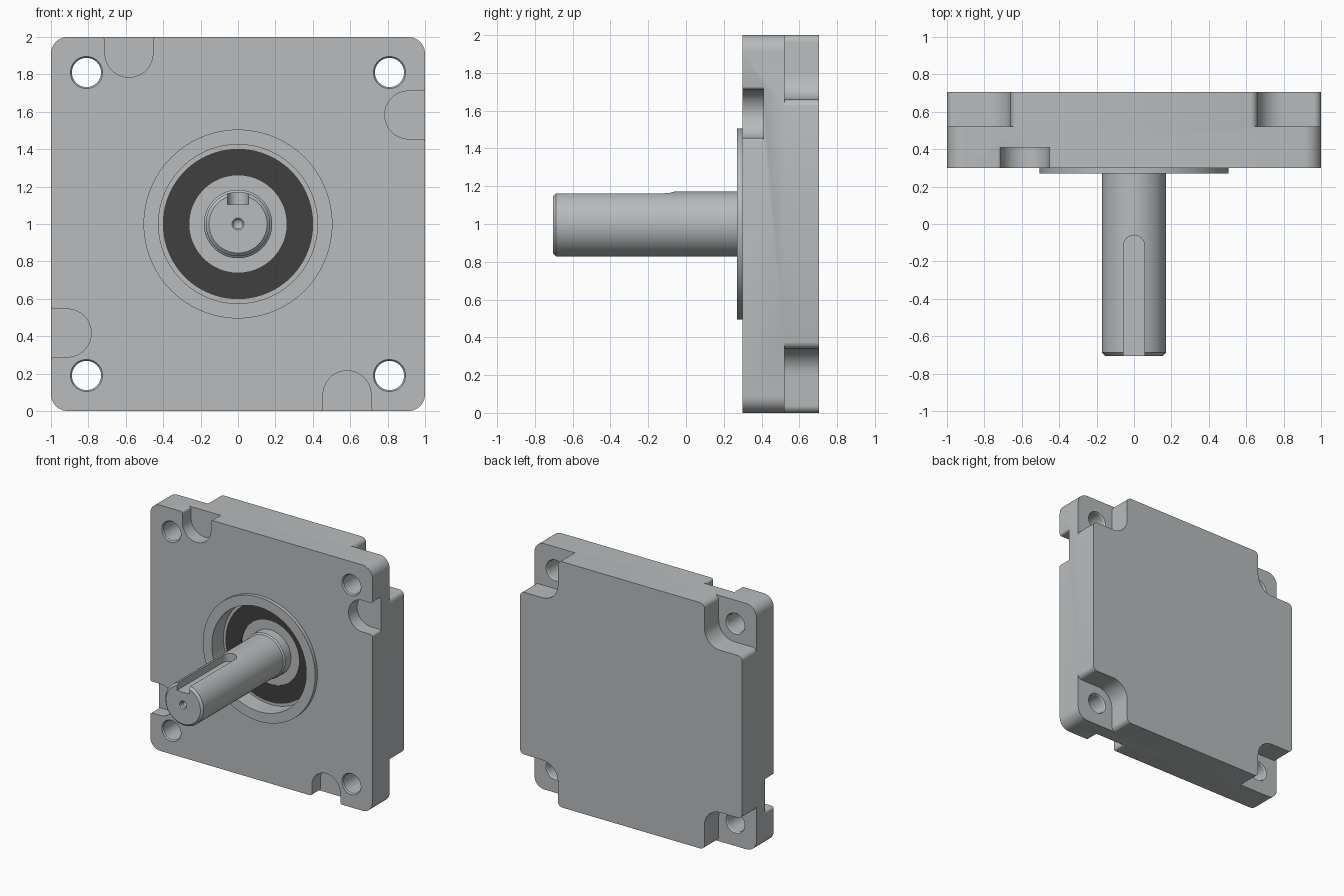
import bpy, bmesh, math
from mathutils import Vector, Matrix

if "Cube" in bpy.data.objects:
    bpy.data.objects.remove(bpy.data.objects["Cube"])


def material(name, rgb):
    m = bpy.data.materials.new(name)
    m.diffuse_color = (*rgb, 1)
    m.use_nodes = True
    m.node_tree.nodes["Principled BSDF"].inputs["Base Color"].default_value = m.diffuse_color
    return m


GREY = material("light grey metal", (0.48, 0.50, 0.51))
DARK = material("dark rubber", (0.05, 0.05, 0.05))


def finish(name, bm, mat):
    bmesh.ops.remove_doubles(bm, verts=bm.verts, dist=1e-5)
    bmesh.ops.recalc_face_normals(bm, faces=bm.faces)
    me = bpy.data.meshes.new(name)
    bm.to_mesh(me)
    bm.free()
    me.materials.append(mat)
    ob = bpy.data.objects.new(name, me)
    bpy.context.collection.objects.link(ob)
    return ob


def rounded(points, steps=10):
    """Outline from (x, z, radius) corners, with each corner filleted."""
    out = []
    for i, (x, z, r) in enumerate(points):
        p = Vector((x, z))
        if r == 0:
            out.append(p)
            continue
        a = (Vector(points[i - 1][:2]) - p).normalized()
        b = (Vector(points[(i + 1) % len(points)][:2]) - p).normalized()
        half = a.angle(b) / 2
        c = p + (a + b).normalized() * r / math.sin(half)
        s = p + a * r / math.tan(half) - c
        e = p + b * r / math.tan(half) - c
        turn = math.atan2(s.x * e.y - s.y * e.x, s.dot(e))
        out += [c + Matrix.Rotation(turn * k / steps, 2) @ s for k in range(steps + 1)]
    return out


def prism(name, outline, y0, y1, mat=GREY, matrix=None):
    """Outline in x and z, extruded along y."""
    bm = bmesh.new()
    f = bm.faces.new([bm.verts.new((p[0], y0, p[1])) for p in outline])
    ext = bmesh.ops.extrude_face_region(bm, geom=[f])
    moved = [v for v in ext["geom"] if isinstance(v, bmesh.types.BMVert)]
    bmesh.ops.translate(bm, verts=moved, vec=(0, y1 - y0, 0))
    if matrix:
        bm.transform(matrix)
    return finish(name, bm, mat)


def lathe(name, profile, x=0, z=0, mat=GREY, seg=64, closed=False):
    """Profile of (radius, y) spun about the y direction."""
    bm = bmesh.new()
    vs = [bm.verts.new((r, y, 0)) for r, y in profile]
    pairs = list(zip(vs, vs[1:])) + ([(vs[-1], vs[0])] if closed else [])
    edges = [bm.edges.new(p) for p in pairs]
    bmesh.ops.spin(bm, geom=vs + edges, cent=(0, 0, 0), axis=(0, 1, 0),
                   angle=2 * math.pi, steps=seg)
    bmesh.ops.translate(bm, verts=bm.verts, vec=(x, 0, z))
    return finish(name, bm, mat)


def cut(ob, cutter):
    mod = ob.modifiers.new("cut", 'BOOLEAN')
    mod.operation, mod.solver, mod.object = 'DIFFERENCE', 'EXACT', cutter
    bpy.context.view_layer.objects.active = ob
    bpy.ops.object.modifier_apply(modifier=mod.name)
    bpy.data.objects.remove(cutter)


FRONT, BACK = 0.30, 0.705

# Square housing with rounded corners
body = prism("housing", rounded([(-1, -1, .09), (1, -1, .09), (1, 1, .09), (-1, 1, .09)]),
             FRONT, BACK)

# Corner reliefs on the back, U pockets on the front, bolt holes
E = 1.0005
relief = rounded([(.5, 1.2, 0), (.5, E, 0), (.66, E, .04), (.66, .66, .14),
                  (E, .66, .04), (E, .5, 0), (1.2, .5, 0), (1.2, 1.2, 0)])
pocket = rounded([(-.8, 1.2, 0), (-.8, E, 0), (-.711, E, .02), (-.711, .785, .127),
                  (-.455, .785, .127), (-.455, E, .02), (-.38, E, 0), (-.38, 1.2, 0)], 16)
for k in range(4):
    turn = Matrix.Rotation(k * math.pi / 2, 4, 'Y')
    cut(body, prism("relief_cutter", relief, .522, .9, matrix=turn))
    cut(body, prism("pocket_cutter", pocket, .1, .41, matrix=turn))
    x, z = (.81 if k in (0, 1) else -.81), (.81 if k in (0, 2) else -.81)
    cut(body, lathe("hole_cutter", [(0, .2), (.086, .2), (.086, .302), (.078, .312),
                                    (.078, .512), (.086, .524), (.086, .9), (0, .9)],
                    x, z, seg=40))

# Round bore behind the pilot ring
cut(body, lathe("bore_cutter", [(0, .1), (.425, .1), (.425, .42), (0, .42)], seg=96))

# Raised pilot ring on the front face
ring = lathe("pilot_ring", [(.425, .27), (.505, .27), (.505, FRONT), (.425, FRONT)],
             seg=96, closed=True)

# Dark shaft seal at the bottom of the bore
seal = lathe("shaft_seal", [(.26, .413), (.402, .413), (.402, .42), (.26, .42)],
             mat=DARK, seg=96, closed=True)

# Shaft with chamfered tip, centre hole and collar
shaft = lathe("shaft", [(0, -.65), (.024, -.67), (.024, -.697), (.032, -.705), (.155, -.705),
                        (.172, -.688), (.172, .335), (.183, .345), (.183, .43), (0, .43)])

# Keyway with a round inner end
keyway = rounded([(-.055, .06, .0549), (.055, .06, .0549), (.055, .9, 0), (-.055, .9, 0)])
cut(shaft, prism("keyway_cutter", keyway, .105, .4,
                 matrix=Matrix.Rotation(math.pi / 2, 4, 'X')))

# Place on the ground and shade
for ob in (body, ring, seal, shaft):
    ob.data.transform(Matrix.Translation((0, 0, 1)))
    bpy.ops.object.select_all(action='DESELECT')
    ob.select_set(True)
    bpy.context.view_layer.objects.active = ob
    bpy.ops.object.shade_smooth_by_angle(angle=math.radians(30))
